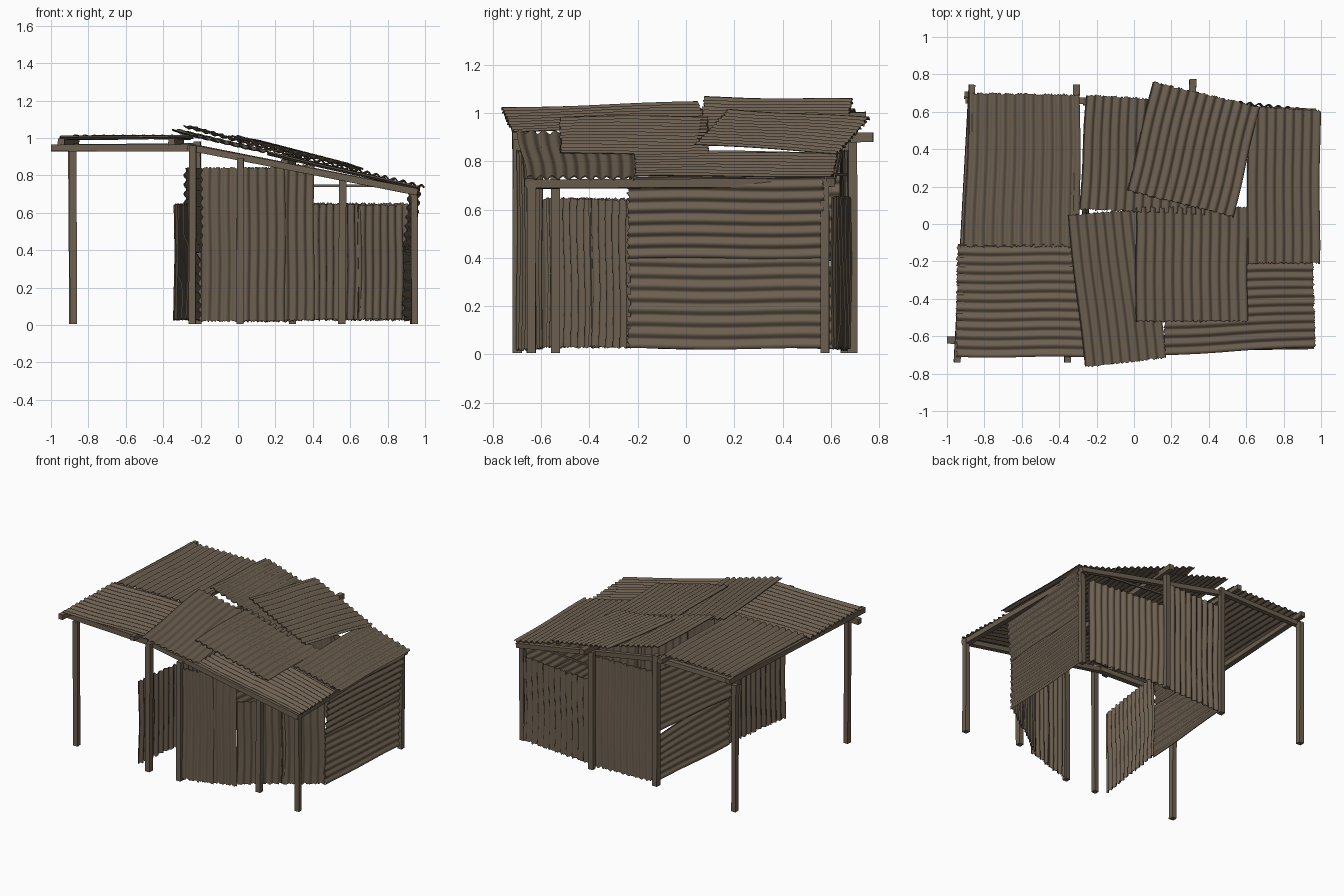
import bpy, bmesh, math, random
from mathutils import Vector

if "Cube" in bpy.data.objects:
    bpy.data.objects.remove(bpy.data.objects["Cube"])

random.seed(4)

# One weathered brown for everything
brown = bpy.data.materials.new("weathered brown")
brown.diffuse_color = (0.15, 0.115, 0.08, 1)
brown.use_nodes = True
brown.node_tree.nodes["Principled BSDF"].inputs["Base Color"].default_value = brown.diffuse_color

def finish(name, bm):
    me = bpy.data.meshes.new(name)
    bm.to_mesh(me)
    bm.free()
    me.materials.append(brown)
    ob = bpy.data.objects.new(name, me)
    bpy.context.collection.objects.link(ob)
    return ob

def sheet(name, a, b, c, d, pitch=0.05, amp=0.0075):
    """Corrugated sheet on corners a b c d; ridges run from a to b."""
    a, b, c, d = map(Vector, (a, b, c, d))
    normal = (b - a).cross(d - a).normalized()
    waves = max(3, round((d - a).length / pitch))
    nv, nu = waves * 8, 8
    phase = random.uniform(0, 6.28)
    bm = bmesh.new()
    rows = []
    for j in range(nv + 1):
        v = j / nv
        ragged = random.uniform(-0.006, 0.006)
        row = []
        for i in range(nu + 1):
            u = i / nu
            p = a.lerp(b, u).lerp(d.lerp(c, u), v)
            bend = 0.003 * math.sin(5 * u + phase + 3 * v)
            p = p + normal * (amp * math.sin(2 * math.pi * waves * v) + bend)
            p += (d - a).normalized() * 0.003 * math.sin(7 * u + phase)
            if i in (0, nu):
                p += (b - a).normalized() * ragged
            row.append(bm.verts.new(p))
        rows.append(row)
    for r, s in zip(rows, rows[1:]):
        for i in range(nu):
            bm.faces.new((r[i], r[i + 1], s[i + 1], s[i])).smooth = True
    ob = finish(name, bm)
    mod = ob.modifiers.new("thickness", 'SOLIDIFY')
    mod.thickness = 0.005
    mod.offset = 0
    # keep the cut edges of the sheet crisp
    edge = ob.modifiers.new("crisp edges", 'EDGE_SPLIT')
    edge.split_angle = math.radians(50)

def wall(name, p, q, z0, z1, upright=True):
    """Wall sheet between plan points p and q; ridges upright or level."""
    a, b = (*p, z0), (*p, z1)
    c, d = (*q, z1), (*q, z0)
    if upright:
        sheet(name, a, b, c, d)
    else:
        sheet(name, a, d, c, b)

def roof(name, corners, h, slope=0.236):
    """Roof sheet over plan corners, falling towards +x."""
    sheet(name, *[(x, y, h - slope * x) for x, y in corners])

def beam(name, p, q, w=0.036):
    """Slightly rough square timber from p to q."""
    p, q = Vector(p), Vector(q)
    rot = (q - p).to_track_quat('Z', 'Y')
    bm = bmesh.new()
    bmesh.ops.create_cube(bm, size=1)
    for v in bm.verts:
        x, y, z = v.co
        s = w * random.uniform(0.88, 1.12)
        v.co = (p + q) / 2 + rot @ Vector((x * s, y * s, z * (q - p).length))
    finish(name, bm)

# Posts: x, y, height
for name, x, y, h in [
        ("canopy_post_front", -0.88, -0.64, 0.93), ("canopy_post_back", -0.885, 0.69, 0.95),
        ("door_post_left", -0.245, -0.70, 0.96), ("door_post_right", 0.01, -0.70, 0.89),
        ("front_post", 0.555, -0.54, 0.80), ("corner_post_front", 0.945, -0.64, 0.72),
        ("corner_post_back", 0.94, 0.575, 0.73), ("back_post", 0.29, 0.69, 0.88),
        ("corner_post_left", -0.215, 0.66, 0.98)]:
    beam(name, (x, y, 0.005), (x + random.uniform(-0.006, 0.006), y, h), 0.037)

# Beams running side to side
beam("canopy_beam_front", (-1.0, -0.62, 0.947), (-0.25, -0.66, 0.947))
beam("canopy_beam_back", (-0.90, 0.66, 0.95), (-0.2, 0.66, 0.955))
beam("roof_beam_front", (-0.27, -0.67, 0.95), (0.96, -0.65, 0.712))
beam("roof_beam_back", (-0.27, 0.65, 0.955), (0.97, 0.60, 0.712))
beam("back_rail", (0.29, 0.66, 0.745), (0.92, 0.58, 0.745), 0.012)
# Rafters running front to back
beam("canopy_rafter_left", (-0.945, -0.74, 0.98), (-0.865, 0.745, 0.985))
beam("canopy_rafter_right", (-0.355, -0.74, 0.98), (-0.305, 0.745, 0.985))
beam("roof_rafter_middle", (0.25, -0.5, 0.865), (0.315, 0.775, 0.90))
beam("roof_rafter_right", (0.94, -0.66, 0.705), (0.93, 0.60, 0.71))

# Front wall, stepping back to the right
wall("front_wall_left", (0.01, -0.70), (0.25, -0.645), 0.02, 0.84)
wall("front_wall_middle", (0.22, -0.645), (0.405, -0.595), 0.025, 0.855)
wall("slanted_wall_left", (0.395, -0.575), (0.66, -0.375), 0.03, 0.645)
wall("slanted_wall_right", (0.64, -0.40), (0.88, -0.23), 0.03, 0.64)
# Right wall, level ridges; the upper sheet leans out under the eave
wall("right_wall_lower", (0.88, -0.24), (0.935, 0.58), 0.025, 0.42, False)
sheet("right_wall_upper", (0.885, -0.24, 0.40), (0.94, 0.57, 0.40),
      (0.97, 0.57, 0.735), (0.915, -0.24, 0.735))
# Back wall
wall("back_wall_right", (0.91, 0.61), (0.30, 0.675), 0.025, 0.65)
wall("back_wall_left", (0.30, 0.67), (-0.20, 0.645), 0.02, 0.84)
# Left wall and the upright sheet beside the door
sheet("left_wall_lower", (-0.205, 0.64, 0.025), (-0.27, -0.12, 0.025),
      (-0.27, -0.12, 0.425), (-0.205, 0.64, 0.36))
wall("left_wall_upper", (-0.20, 0.64), (-0.285, -0.12), 0.39, 0.84, False)
wall("door_side_sheet", (-0.26, -0.10), (-0.335, -0.69), 0.03, 0.645)

# Canopy sheets
roof("canopy_sheet_back", [(-0.91, -0.12), (-0.88, 0.70), (-0.29, 0.69), (-0.29, -0.12)], 1.006, 0)
roof("canopy_sheet_front", [(-0.95, -0.71), (-0.24, -0.71), (-0.26, -0.11), (-0.945, -0.11)], 1.003, 0)
# Main roof sheets, lower layers first
roof("roof_sheet_back_right", [(0.605, -0.21), (0.61, 0.63), (0.995, 0.605), (0.99, -0.21)], 0.983, 0.247)
roof("roof_sheet_front_right", [(0.16, -0.70), (0.97, -0.655), (0.955, -0.20), (0.17, -0.21)], 0.958)
roof("roof_sheet_front_left", [(-0.26, -0.765), (-0.355, 0.045), (0.07, 0.085), (0.17, -0.715)], 0.961)
roof("roof_sheet_back_left", [(-0.29, 0.08), (-0.255, 0.69), (0.38, 0.65), (0.38, 0.05)], 0.988, 0.27)
roof("roof_sheet_middle", [(0.01, -0.52), (0.01, 0.09), (0.605, 0.09), (0.605, -0.52)], 0.988, 0.258)
roof("roof_sheet_tilted", [(-0.035, 0.18), (0.10, 0.76), (0.67, 0.625), (0.53, 0.04)], 1.006, 0.258)
